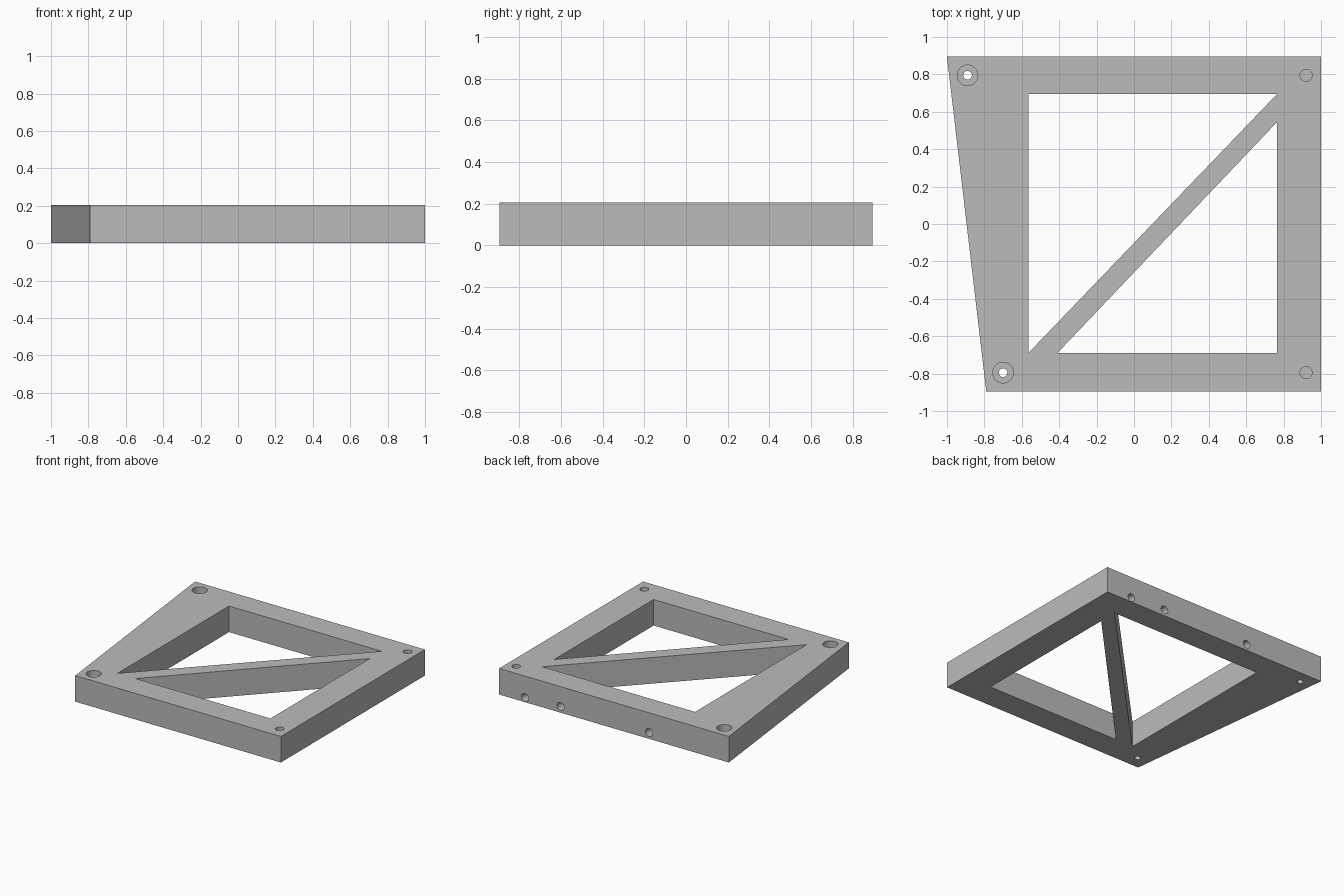
import bpy
import bmesh
from mathutils import Matrix, Vector

if "Cube" in bpy.data.objects:
    bpy.data.objects.remove(bpy.data.objects["Cube"], do_unlink=True)

HEIGHT = 0.205

grey = bpy.data.materials.new("plain grey")
grey.use_nodes = True
colour = (0.5, 0.5, 0.5, 1)
grey.diffuse_color = colour
grey.node_tree.nodes["Principled BSDF"].inputs["Base Color"].default_value = colour


def finish(name, bm):
    bmesh.ops.recalc_face_normals(bm, faces=bm.faces)
    mesh = bpy.data.meshes.new(name)
    bm.to_mesh(mesh)
    bm.free()
    mesh.materials.append(grey)
    obj = bpy.data.objects.new(name, mesh)
    bpy.context.collection.objects.link(obj)
    return obj


def prism(name, outline, low, high):
    """Extrude a flat outline from one height to another."""
    bm = bmesh.new()
    face = bm.faces.new([bm.verts.new((x, y, low)) for x, y in outline])
    top = bmesh.ops.extrude_face_region(bm, geom=[face])["geom"]
    verts = [v for v in top if isinstance(v, bmesh.types.BMVert)]
    bmesh.ops.translate(bm, verts=verts, vec=(0, 0, high - low))
    return finish(name, bm)


def drill(name, start, end, radius):
    """A round cutter between two points."""
    a, b = Vector(start), Vector(end)
    turn = (b - a).to_track_quat("Z", "Y").to_matrix().to_4x4()
    bm = bmesh.new()
    bmesh.ops.create_cone(bm, cap_ends=True, segments=32, radius1=radius,
                          radius2=radius, depth=(b - a).length,
                          matrix=Matrix.Translation((a + b) / 2) @ turn)
    return finish(name, bm)


# Plate with one slanted side
frame = prism("bracket_frame",
              [(-1, 0.895), (-0.79, -0.895), (1, -0.895), (1, 0.895)], 0, HEIGHT)

# Two triangular windows leave the diagonal brace between them
cutters = [
    prism("window_cutter", [(-0.565, -0.69), (0.765, 0.695), (-0.565, 0.695)], -0.1, 0.3),
    prism("window_cutter", [(-0.41, -0.69), (0.765, -0.69), (0.765, 0.545)], -0.1, 0.3),
]

# Counterbored through holes on the slanted side
for x, y in [(-0.89, 0.795), (-0.70, -0.795)]:
    cutters.append(drill("bolt_cutter", (x, y, -0.1), (x, y, 0.3), 0.023))
    cutters.append(drill("bolt_head_cutter", (x, y, 0.1), (x, y, 0.3), 0.055))

# Blind holes on the straight side
for y in (0.795, -0.795):
    cutters.append(drill("pin_cutter", (0.92, y, 0.1), (0.92, y, 0.3), 0.032))

# Blind holes in the back edge
for x, z in [(0.775, 0.036), (0.465, 0.05), (-0.305, 0.05)]:
    cutters.append(drill("edge_hole_cutter", (x, 0.8, z), (x, 1.0, z), 0.031))

for cutter in cutters:
    cutter.hide_render = True
    mod = frame.modifiers.new(cutter.name, "BOOLEAN")
    mod.operation = "DIFFERENCE"
    mod.solver = "EXACT"
    mod.object = cutter

# Apply the cuts and remove the cutters
bpy.context.view_layer.objects.active = frame
frame.select_set(True)
for mod in list(frame.modifiers):
    bpy.ops.object.modifier_apply(modifier=mod.name)
for cutter in cutters:
    bpy.data.objects.remove(cutter, do_unlink=True)

bpy.ops.object.select_all(action="DESELECT")
frame.select_set(True)
bpy.ops.object.shade_smooth_by_angle()
